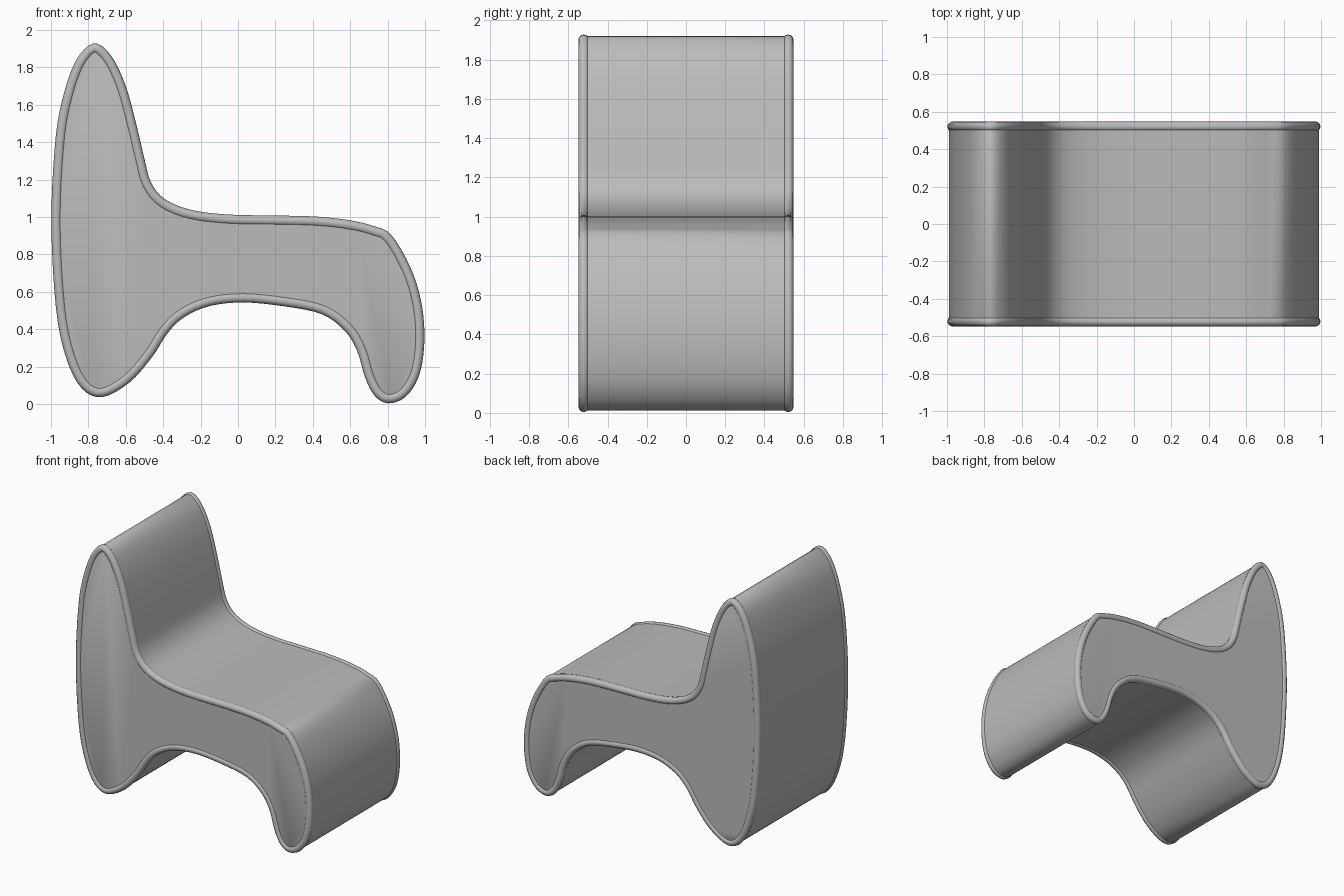
import bpy, bmesh, math
from mathutils import Vector

if "Cube" in bpy.data.objects:
    bpy.data.objects.remove(bpy.data.objects["Cube"])

# Side silhouette (x, z), clockwise from the top of the backrest
POINTS = [
    (-.773, 1.928), (-.68, 1.865), (-.60, 1.70), (-.54, 1.48), (-.50, 1.31),
    (-.465, 1.185), (-.39, 1.095), (-.25, 1.038), (-.05, 1.013), (.2, 1.008),
    (.42, 1.002), (.60, .982), (.73, .95), (.82, .904), (.92, .735),
    (.977, .56), (.997, .38), (.985, .22), (.95, .11), (.885, .03),
    (.80, .004), (.73, .045), (.68, .14), (.637, .283), (.57, .392),
    (.446, .481), (.25, .522), (.03, .543), (-.15, .524), (-.286, .465),
    (-.375, .38), (-.46, .25), (-.58, .115), (-.725, .037), (-.837, .085),
    (-.92, .25), (-.973, .51), (-.998, .96), (-.98, 1.37), (-.944, 1.61),
    (-.87, 1.83)]
HALF = .548      # half the seat width
R = .027         # piping radius


def smooth_loop(pts, steps=4):
    """Closed spline through the points."""
    p = [Vector(q) for q in pts]
    n, out = len(p), []
    for i in range(n):
        a, b, c, d = p[i - 1], p[i], p[(i + 1) % n], p[(i + 2) % n]
        for k in range(steps):
            t = k / steps
            out.append(.5 * (2 * b + (c - a) * t + (2 * a - 5 * b + 4 * c - d) * t**2
                             + (3 * b - a - 3 * c + d) * t**3))
    return out


def normals(loop):
    res = []
    for i in range(len(loop)):
        t = (loop[(i + 1) % len(loop)] - loop[i - 1]).normalized()
        res.append(Vector((-t.y, t.x)))      # outward for a clockwise loop
    return res


def finish(name, bm, mat):
    bmesh.ops.recalc_face_normals(bm, faces=bm.faces)
    me = bpy.data.meshes.new(name)
    bm.to_mesh(me)
    bm.free()
    me.materials.append(mat)
    ob = bpy.data.objects.new(name, me)
    bpy.context.collection.objects.link(ob)
    bpy.context.view_layer.objects.active = ob
    ob.select_set(True)
    bpy.ops.object.shade_smooth_by_angle(angle=math.radians(40))
    ob.select_set(False)


grey = bpy.data.materials.new("grey upholstery")
grey.diffuse_color = (.5, .5, .5, 1)
grey.use_nodes = True
grey.node_tree.nodes["Principled BSDF"].inputs["Base Color"].default_value = grey.diffuse_color

outline = smooth_loop(POINTS)
norms = normals(outline)
N = len(outline)

# Upholstered body, slightly inside the piping
bm = bmesh.new()
rings = [[bm.verts.new((p.x - n.x * .008, y, p.y - n.y * .008))
          for p, n in zip(outline, norms)] for y in (-HALF + .01, HALF - .01)]
for i in range(N):
    j = (i + 1) % N
    bm.faces.new((rings[0][i], rings[0][j], rings[1][j], rings[1][i]))
# trim body corners so only the piping shows at the rim
for r in rings:
    bm.faces.new(r)
rim = [e for e in bm.edges if abs(e.verts[0].co.y - e.verts[1].co.y) < 1e-5]
bmesh.ops.bevel(bm, geom=rim, offset=.02, segments=2, profile=.5, affect='EDGES')
finish("seat_body", bm, grey)

# Piping around each side panel
SIDES = 12
for name, s in (("front_piping", -1), ("back_piping", 1)):
    bm = bmesh.new()
    grid = []
    for p, n in zip(outline, norms):
        c = p - n * R
        ring = []
        for k in range(SIDES):
            a = math.tau * k / SIDES
            q = c + n * R * math.cos(a)
            ring.append(bm.verts.new((q.x, s * (HALF - R) + R * math.sin(a), q.y)))
        grid.append(ring)
    for i in range(N):
        for k in range(SIDES):
            i2, k2 = (i + 1) % N, (k + 1) % SIDES
            bm.faces.new((grid[i][k], grid[i2][k], grid[i2][k2], grid[i][k2]))
    finish(name, bm, grey)
